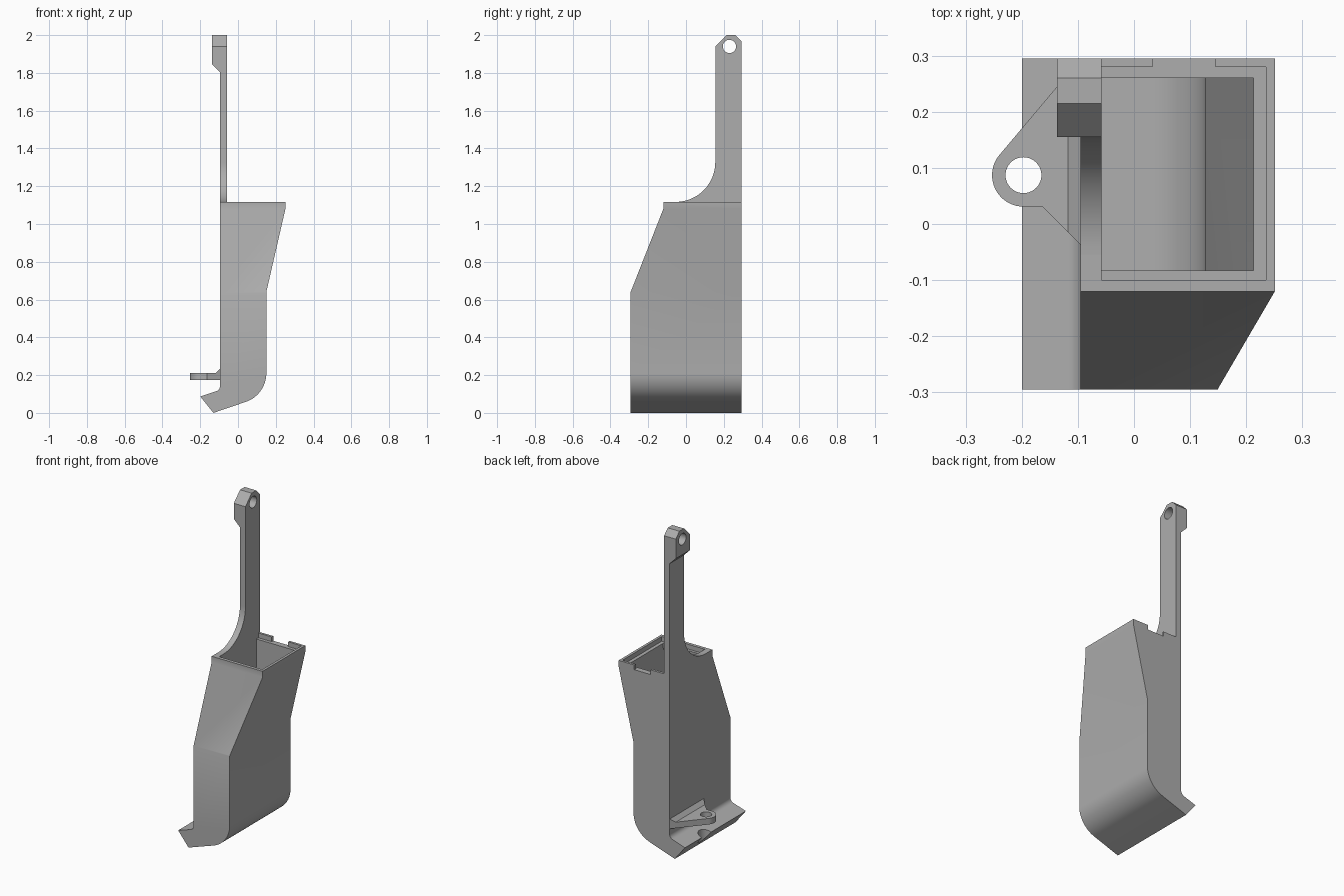
import bpy, bmesh, math

if "Cube" in bpy.data.objects:
    bpy.data.objects.remove(bpy.data.objects["Cube"])

grey = bpy.data.materials.new("plain grey")
grey.diffuse_color = (0.42, 0.42, 0.42, 1)
grey.use_nodes = True
grey.node_tree.nodes["Principled BSDF"].inputs["Base Color"].default_value = grey.diffuse_color


def arc(cx, cy, r, a0, a1, n=20):
    return [(cx + r * math.cos(math.radians(a0 + (a1 - a0) * i / n)),
             cy + r * math.sin(math.radians(a0 + (a1 - a0) * i / n))) for i in range(n + 1)]


def circle(cx, cy, r):
    return arc(cx, cy, r, 0, 360, 40)[:-1]


def prism(name, pts, axis, a, b):
    """Extrude a 2D outline along an axis from a to b."""
    place = {"x": lambda u, v, w: (w, u, v),
             "y": lambda u, v, w: (u, w, v),
             "z": lambda u, v, w: (u, v, w)}[axis]
    bm = bmesh.new()
    lo = [bm.verts.new(place(u, v, a)) for u, v in pts]
    hi = [bm.verts.new(place(u, v, b)) for u, v in pts]
    bm.faces.new(lo)
    bm.faces.new(hi)
    for i in range(len(pts)):
        j = (i + 1) % len(pts)
        bm.faces.new((lo[i], lo[j], hi[j], hi[i]))
    bmesh.ops.recalc_face_normals(bm, faces=bm.faces)
    me = bpy.data.meshes.new(name)
    bm.to_mesh(me)
    bm.free()
    me.materials.append(grey)
    ob = bpy.data.objects.new(name, me)
    bpy.context.collection.objects.link(ob)
    return ob


def box(name, x0, x1, y0, y1, z0, z1):
    return prism(name, [(x0, y0), (x1, y0), (x1, y1), (x0, y1)], "z", z0, z1)


def combine(ob, other, op):
    """Apply a boolean and remove the helper."""
    bpy.context.view_layer.objects.active = ob
    m = ob.modifiers.new("cut", "BOOLEAN")
    m.operation, m.object, m.solver = op, other, "EXACT"
    bpy.ops.object.modifier_apply(modifier=m.name)
    bpy.data.objects.remove(other)


# Shell: side outline crossed with front outline
shell = prism("bin_shell",
              [(-0.13, 0)] + arc(-0.01, 0.21, 0.16, -71.6, 0)
              + [(0.15, 0.64), (0.251, 1.08), (0.251, 1.117), (-0.095, 1.117)]
              + arc(-0.125, 0.143, 0.03, 0, -71.6, 8) + [(-0.2, 0.087)],
              "y", -0.4, 0.295)
combine(shell, prism("front_slope",
                     [(-0.295, -0.1), (0.4, -0.1), (0.4, 1.3), (-0.12, 1.3),
                      (-0.12, 1.08), (-0.295, 0.635)], "x", -0.5, 0.5), "INTERSECT")

# Hollow inside, following the outer walls
cavity = prism("cavity",
               [(-0.058, 0.05)] + arc(-0.01, 0.21, 0.137, -71.6, 0)
               + [(0.127, 0.65), (0.213, 1.05), (0.213, 1.3), (-0.058, 1.3)],
               "y", -0.4, 0.26)
combine(cavity, prism("cavity_slope",
                      [(-0.265, -0.1), (0.4, -0.1), (0.4, 1.4), (-0.083, 1.4),
                       (-0.083, 1.06), (-0.265, 0.62)], "x", -0.5, 0.5), "INTERSECT")
combine(shell, cavity, "DIFFERENCE")

# Lid ledge, rear notch, and screw clearance in the lip
combine(shell, box("ledge", -0.058, 0.235, -0.10, 0.28, 1.088, 1.3), "DIFFERENCE")
combine(shell, box("notch", 0.033, 0.145, 0.27, 0.35, 1.088, 1.3), "DIFFERENCE")
combine(shell, prism("clearance", circle(-0.197, 0.087, 0.045), "z", -0.1, 0.18), "DIFFERENCE")

# Tall arm with thick drilled head
arm = prism("hanger_arm",
            [(-0.058, 1.0), (-0.058, 2.2), (-0.137, 2.2), (-0.137, 1.845),
             (-0.095, 1.803), (-0.095, 1.0)], "y", -0.4, 0.4)
combine(arm, prism("arm_side",
                   arc(-0.055, 1.327, 0.21, -90, 0)
                   + [(0.155, 1.94), (0.215, 2), (0.26, 2), (0.295, 1.965), (0.295, 1.117)],
                   "x", -0.5, 0.5), "INTERSECT")
combine(arm, prism("arm_hole", circle(0.23, 1.94, 0.035), "x", -0.5, 0.5), "DIFFERENCE")

# Screw ear with a sloped root
ear = prism("screw_ear",
            [(-0.095, 0.295)] + arc(-0.197, 0.087, 0.056, 139, 270)
            + [(-0.163, 0.031), (-0.095, -0.037)], "z", 0.1, 0.3)
combine(ear, prism("ear_side",
                   [(-0.3, 0.175), (-0.05, 0.175), (-0.05, 0.28), (-0.118, 0.212), (-0.3, 0.212)],
                   "y", -0.4, 0.4), "INTERSECT")
combine(ear, prism("ear_hole", circle(-0.197, 0.087, 0.032), "z", 0, 0.4), "DIFFERENCE")

# Smooth curves, keep edges sharp
for ob in (shell, arm, ear):
    bpy.ops.object.select_all(action="DESELECT")
    ob.select_set(True)
    bpy.context.view_layer.objects.active = ob
    bpy.ops.object.shade_smooth_by_angle(angle=math.radians(25))
